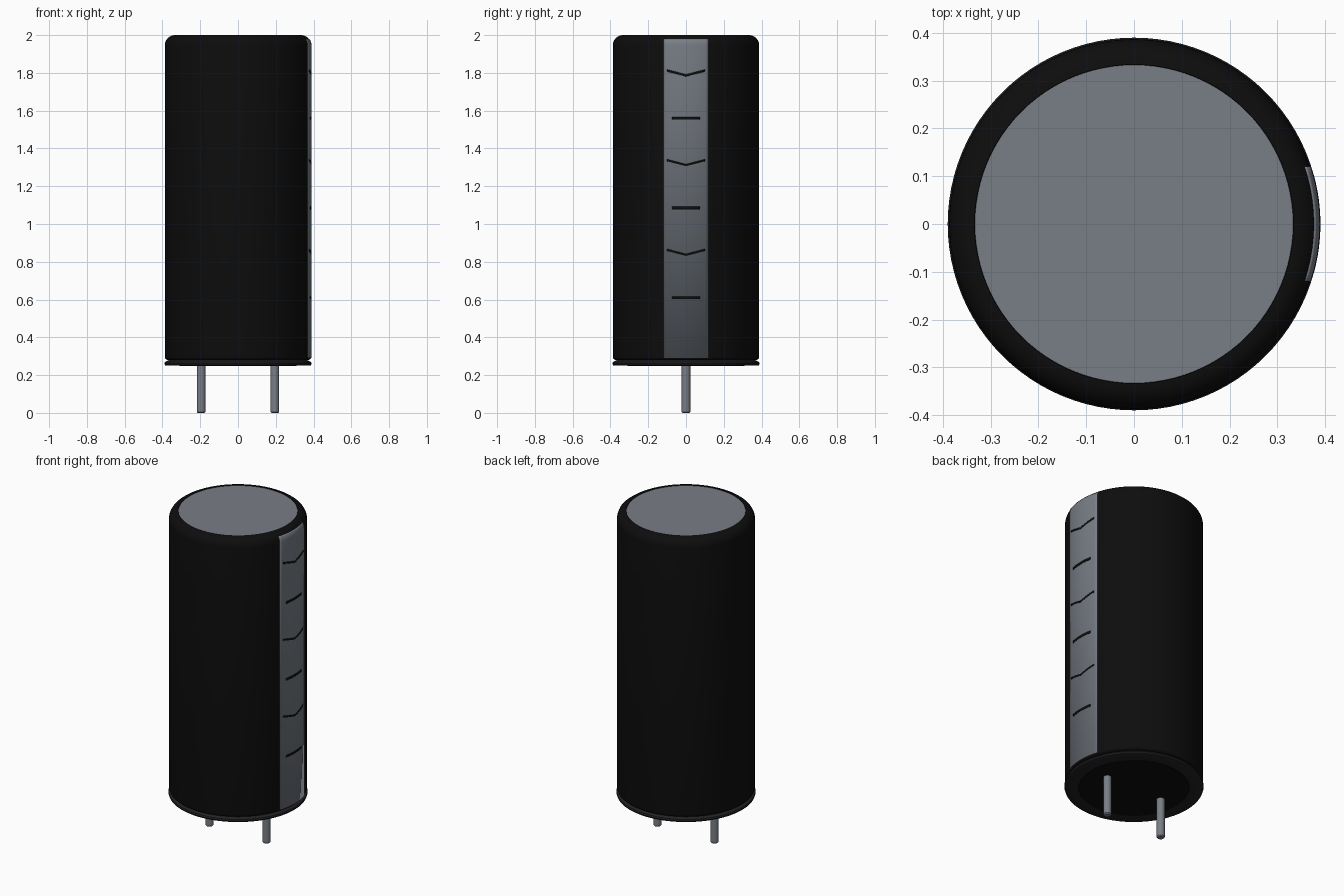
import bpy
import bmesh
import math

cube = bpy.data.objects.get("Cube")
if cube:
    bpy.data.objects.remove(cube, do_unlink=True)


def material(name, rgb, rough=0.6):
    m = bpy.data.materials.new(name)
    m.use_nodes = True
    m.diffuse_color = (*rgb, 1)
    bsdf = m.node_tree.nodes["Principled BSDF"]
    bsdf.inputs["Base Color"].default_value = (*rgb, 1)
    bsdf.inputs["Roughness"].default_value = rough
    return m


BLACK = material("black sleeve", (0.004, 0.004, 0.004))
DARK = material("dark grey rubber", (0.016, 0.016, 0.018))
GREY = material("cool grey", (0.19, 0.21, 0.24))


def finish(name, bm, mat):
    bmesh.ops.recalc_face_normals(bm, faces=bm.faces)
    mesh = bpy.data.meshes.new(name)
    bm.to_mesh(mesh)
    bm.free()
    mesh.materials.append(mat)
    obj = bpy.data.objects.new(name, mesh)
    bpy.context.collection.objects.link(obj)
    bpy.ops.object.select_all(action="DESELECT")
    obj.select_set(True)
    bpy.context.view_layer.objects.active = obj
    bpy.ops.object.shade_smooth_by_angle(angle=math.radians(35))
    return obj


def lathe(name, profile, mat, steps=96, x=0.0):
    """Spin an (r, z) profile round a vertical axis; points on the axis close it."""
    bm = bmesh.new()
    verts = [bm.verts.new((r, 0, z)) for r, z in profile]
    edges = [bm.edges.new(pair) for pair in zip(verts, verts[1:])]
    bmesh.ops.spin(bm, geom=verts + edges, cent=(0, 0, 0), axis=(0, 0, 1),
                   angle=math.tau, steps=steps, use_duplicate=False)
    bmesh.ops.remove_doubles(bm, verts=bm.verts, dist=1e-5)
    bmesh.ops.translate(bm, verts=bm.verts, vec=(x, 0, 0))
    return finish(name, bm, mat)


def wrapped_plate(name, rows, mat, thick):
    """Grid of (radius, y, z) rows wrapped on the +x side, thickened inward."""
    bm = bmesh.new()
    grid = [[bm.verts.new((math.sqrt(r * r - y * y), y, z)) for r, y, z in row]
            for row in rows]
    for a, b in zip(grid, grid[1:]):
        for i in range(len(a) - 1):
            bm.faces.new((a[i], a[i + 1], b[i + 1], b[i]))
    obj = finish(name, bm, mat)
    solid = obj.modifiers.new("thickness", "SOLIDIFY")
    solid.thickness = thick
    solid.offset = -1
    return obj


R, TOP, ROUND = 0.387, 2.0, 0.053


def shoulder(radius, lo, hi, n):
    """Quarter-round points from angle lo to hi (degrees)."""
    pts = []
    for i in range(n + 1):
        a = math.radians(lo + (hi - lo) * i / n)
        pts.append((R - ROUND + radius * math.cos(a),
                    TOP - ROUND + radius * math.sin(a)))
    return pts


# Sleeve with rounded shoulder, small rolled lip and tucked-in bottom edge
lathe("sleeve", [(0.0, 0.279), (0.365, 0.279), (0.379, 0.282), (0.385, 0.288), (R, 0.298)]
      + shoulder(ROUND, 0, 90, 8) + [(0.332, 1.993), (0.332, 1.97)], BLACK)

# Metal top plate
lathe("top_plate", [(0.0, 1.997), (0.333, 1.997), (0.333, 1.97)], GREY)

# Rubber rim and bottom seal
lathe("bottom_rim", [(0.30, 0.25), (0.38, 0.25), (0.387, 0.253), (0.39, 0.261),
                     (0.387, 0.269), (0.378, 0.273), (0.365, 0.28)], DARK)
lathe("bottom_seal", [(0.0, 0.247), (0.308, 0.247), (0.31, 0.249), (0.31, 0.27)], BLACK)

# Polarity stripe following the sleeve and its shoulder
HALF = 0.12
ys = [HALF * (i / 8 - 1) for i in range(17)]
outline = [(R + 0.002, 0.29)] + shoulder(ROUND + 0.002, 0, 36, 5)
wrapped_plate("polarity_stripe", [[(r, y, z) for y in ys] for r, z in outline], GREY, 0.004)

# Alternating chevron and minus marks down the stripe
for k in range(3):
    drop = 0.475 * k
    for kind, half, z0, vee, tall in (("chevron", 0.10, 1.781, 0.026, 0.011),
                                      ("minus", 0.075, 1.552, 0.0, 0.015)):
        cols = [half * (i / 6 - 1) for i in range(13)]
        rows = [[(R + 0.0032, y, z0 - drop + vee * abs(y) / half + dz) for y in cols]
                for dz in (0.0, tall)]
        wrapped_plate(f"{kind}_mark_{k + 1}", rows, BLACK, 0.003)

# Two lead pins with chamfered tips
for side, x in (("left", 0.195), ("right", -0.195)):
    lathe(f"{side}_pin", [(0.0, 0.0), (0.018, 0.0), (0.023, 0.006), (0.023, 0.26)],
          GREY, 24, x)
